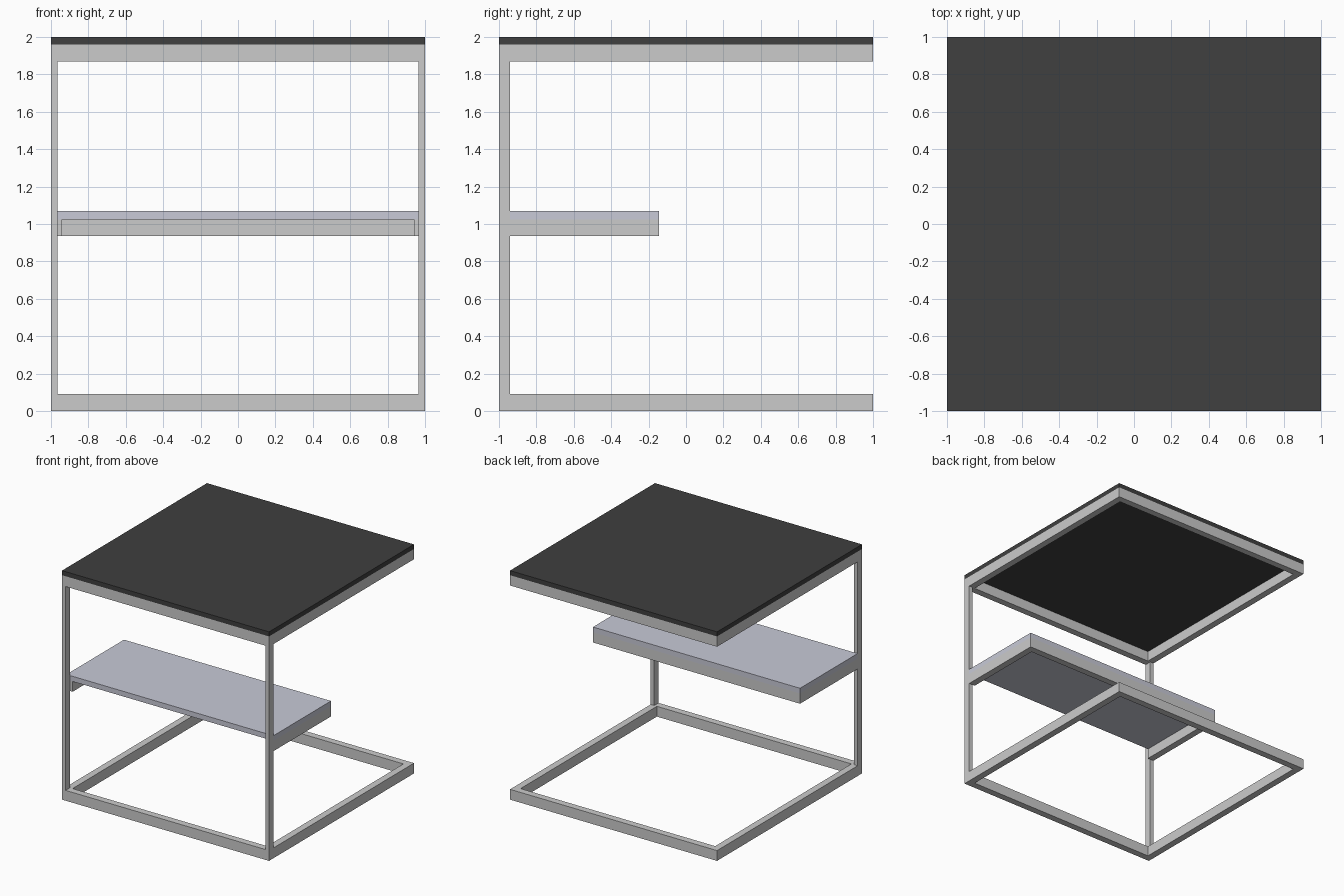
import bpy, bmesh

if "Cube" in bpy.data.objects:
    bpy.data.objects.remove(bpy.data.objects["Cube"])

T = 0.06          # bar thickness in plan
POST_W = 0.035    # upright width


def finish(name, bm, mat=None):
    bmesh.ops.recalc_face_normals(bm, faces=bm.faces[:])
    me = bpy.data.meshes.new(name)
    bm.to_mesh(me)
    bm.free()
    ob = bpy.data.objects.new(name, me)
    bpy.context.collection.objects.link(ob)
    if mat:
        me.materials.append(mat)
    return ob


def material(name, rgb):
    m = bpy.data.materials.new(name)
    m.diffuse_color = (*rgb, 1)
    m.use_nodes = True
    m.node_tree.nodes["Principled BSDF"].inputs["Base Color"].default_value = m.diffuse_color
    return m


def rect(x0, x1, y0, y1):
    return [(x0, y0), (x1, y0), (x1, y1), (x0, y1)]


def prism(name, outline, z0, z1, mat=None):
    """Extrude a closed plan outline from z0 to z1."""
    bm = bmesh.new()
    lo = [bm.verts.new((x, y, z0)) for x, y in outline]
    hi = [bm.verts.new((x, y, z1)) for x, y in outline]
    bm.faces.new(lo)
    bm.faces.new(hi)
    n = len(outline)
    for i in range(n):
        j = (i + 1) % n
        bm.faces.new((lo[i], lo[j], hi[j], hi[i]))
    return finish(name, bm, mat)


def ring(name, z0, z1):
    """Square frame of bars, open in the middle."""
    bm = bmesh.new()
    i = 1 - T
    section = [(1, z0), (1, z1), (i, z1), (i, z0)]
    loops = [[bm.verts.new((sx * r, sy * r, z)) for r, z in section]
             for sx, sy in rect(-1, 1, -1, 1)]
    for a in range(4):
        p, q = loops[a], loops[(a + 1) % 4]
        for k in range(4):
            m = (k + 1) % 4
            bm.faces.new((p[k], p[m], q[m], q[k]))
    return finish(name, bm)


dark = material("dark_top", (0.05, 0.05, 0.05))
shelf_mat = material("shelf_panel", (0.58, 0.59, 0.68))

# Base and top frames
ring("base_frame", 0, 0.09)
ring("top_frame", 1.87, 1.96)

# Table top
prism("table_top", rect(-1, 1, -1, 1), 1.96, 2.0, dark)

# Two front uprights
for side, x0 in (("left", -1), ("right", 1 - POST_W)):
    prism(side + "_upright", rect(x0, x0 + POST_W, -1, -1 + T), 0.09, 1.87)

# Shelf panel on a U-shaped frame, open at the front
F, B = -1 + T, -0.145
prism("shelf_panel", rect(-1, 1, F, B), 1.025, 1.07, shelf_mat)
i = 1 - T
prism("shelf_frame", [(-1, F), (-i, F), (-i, B - T), (i, B - T),
                      (i, F), (1, F), (1, B), (-1, B)], 0.935, 1.025)
